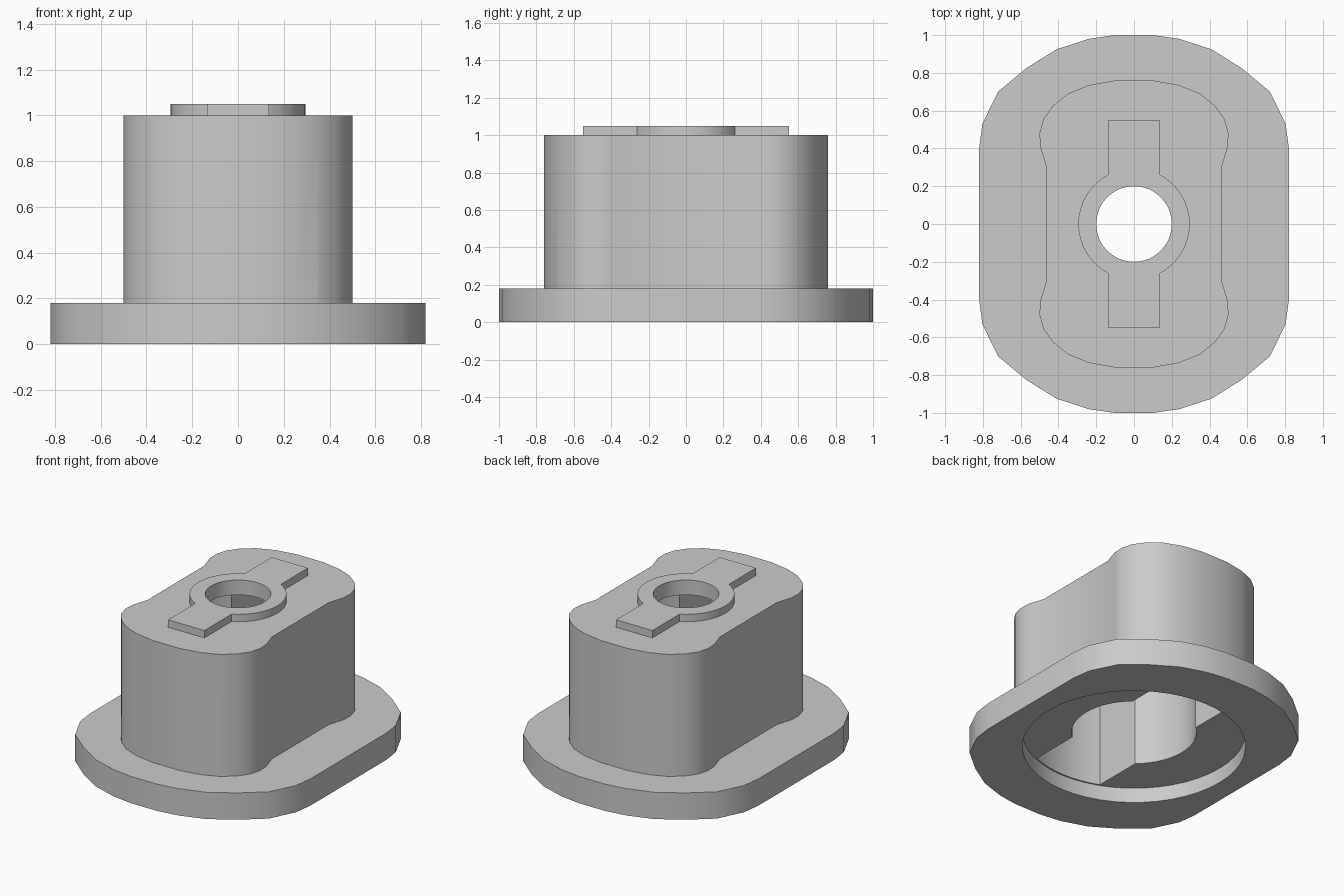
import bpy, bmesh, math

if "Cube" in bpy.data.objects:
    bpy.data.objects.remove(bpy.data.objects["Cube"])

grey = bpy.data.materials.new("light grey")
grey.diffuse_color = (0.6, 0.6, 0.6, 1)
grey.use_nodes = True
grey.node_tree.nodes["Principled BSDF"].inputs["Base Color"].default_value = grey.diffuse_color


def mirror_quarter(q):
    """Full outline from a quarter running from the +x side to the +y side."""
    half = q + [(-x, y) for x, y in reversed(q) if x > 1e-6]
    return half + [(-x, -y) for x, y in half if y > 1e-6]


def arc(r, a0, a1, n):
    return [(r * math.cos(a0 + (a1 - a0) * i / n),
             r * math.sin(a0 + (a1 - a0) * i / n)) for i in range(n + 1)]


def circle(r, n=48):
    return arc(r, 0, 2 * math.pi, n)[:-1]


def prism(name, outline, z0, z1):
    bm = bmesh.new()
    low = [bm.verts.new((x, y, z0)) for x, y in outline]
    high = [bm.verts.new((x, y, z1)) for x, y in outline]
    bm.faces.new(low[::-1])
    bm.faces.new(high)
    for i in range(len(low)):
        j = (i + 1) % len(low)
        bm.faces.new((low[i], low[j], high[j], high[i]))
    bmesh.ops.recalc_face_normals(bm, faces=bm.faces)
    mesh = bpy.data.meshes.new(name)
    bm.to_mesh(mesh)
    bm.free()
    mesh.materials.append(grey)
    ob = bpy.data.objects.new(name, mesh)
    bpy.context.collection.objects.link(ob)
    return ob


# Flange plate: rounded oval with straight sides
flange = mirror_quarter([(0.82, 0.40), (0.803, 0.53), (0.72, 0.70), (0.57, 0.825),
                         (0.41, 0.925), (0.24, 0.98), (0.10, 1.0)])
housing = prism("housing", flange, 0, 0.18)

# Waisted body
body = mirror_quarter([(0.463, 0.30), (0.497, 0.41), (0.50, 0.48), (0.48, 0.555),
                       (0.43, 0.625), (0.35, 0.69), (0.24, 0.735), (0.10, 0.76)])

# Raised key on top: ring with two square tabs
key = mirror_quarter(arc(0.295, 0, math.acos(0.135 / 0.295), 8) + [(0.135, 0.55)])

# Keyhole cavity: round bore with two slots ending on a larger circle
cavity = mirror_quarter(arc(0.38, 0, math.acos(0.25 / 0.38), 8)
                        + arc(0.67, math.acos(0.25 / 0.67), math.pi / 2, 5))

steps = [
    (prism("body", body, 0.14, 1.0), 'UNION'),
    (prism("top_key", key, 0.97, 1.05), 'UNION'),
    (prism("recess_cutter", circle(0.68), -0.1, 0.10), 'DIFFERENCE'),
    (prism("cavity_cutter", cavity, 0.05, 0.95), 'DIFFERENCE'),
    (prism("bore_cutter", circle(0.2), 0.6, 1.2), 'DIFFERENCE'),
]
for ob, operation in steps:
    ob.hide_render = True
    mod = housing.modifiers.new(ob.name, 'BOOLEAN')
    mod.operation = operation
    mod.solver = 'EXACT'
    mod.object = ob

# Bake the result and drop the helpers
graph = bpy.context.evaluated_depsgraph_get()
graph.update()
result = bpy.data.meshes.new_from_object(housing.evaluated_get(graph))
housing.modifiers.clear()
housing.data = result
for ob, _ in steps:
    bpy.data.objects.remove(ob)
result.materials.clear()
result.materials.append(grey)
for face in result.polygons:
    face.material_index = 0

bpy.ops.object.select_all(action='DESELECT')
housing.select_set(True)
bpy.context.view_layer.objects.active = housing
bpy.ops.object.shade_smooth_by_angle(angle=math.radians(30))
